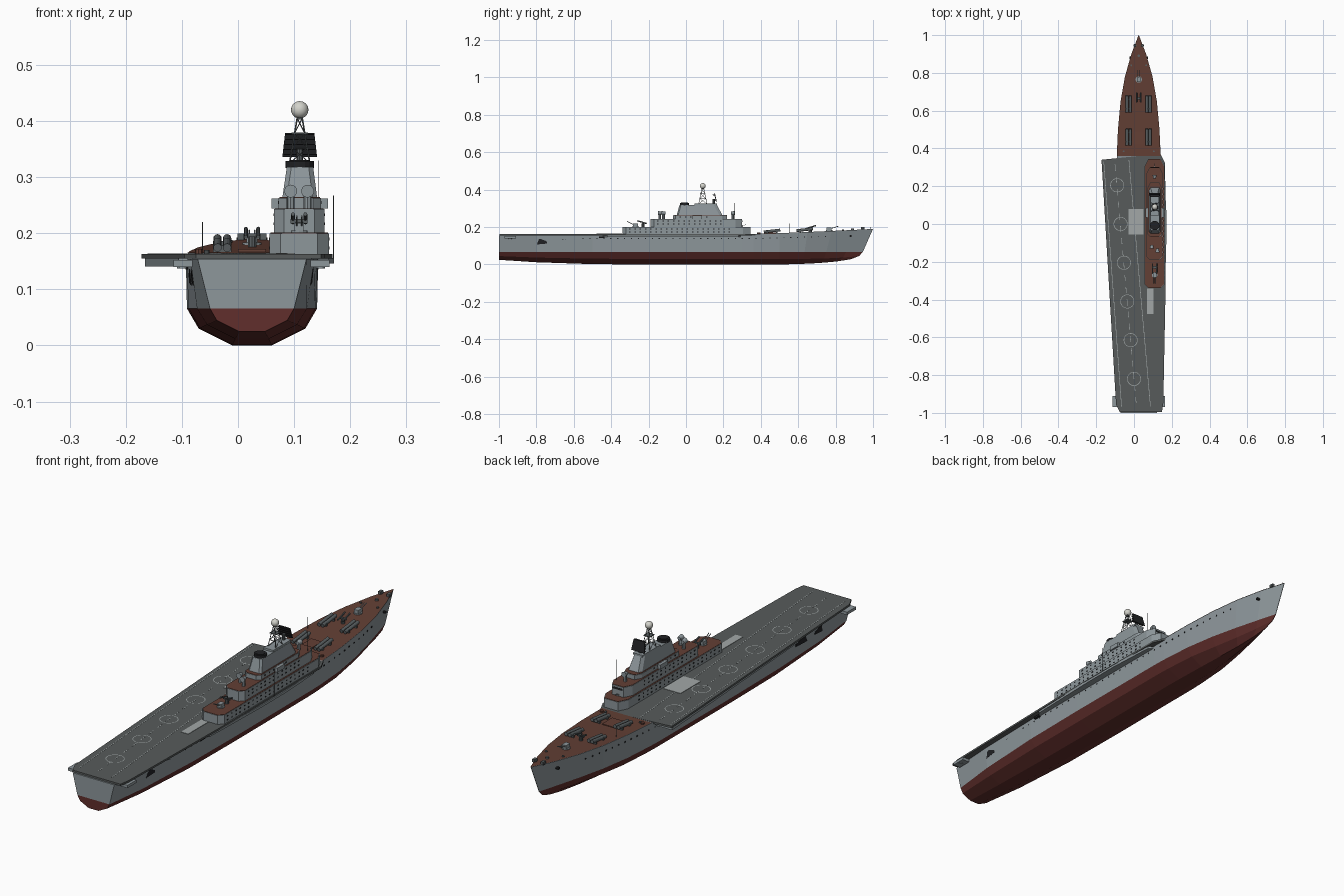
import bpy, bmesh, math
from mathutils import Vector, Matrix

if "Cube" in bpy.data.objects:
    bpy.data.objects.remove(bpy.data.objects["Cube"])

CX = 0.025  # hull centreline


def mat(name, r, g, b):
    m = bpy.data.materials.new(name)
    m.diffuse_color = (r, g, b, 1)
    m.use_nodes = True
    m.node_tree.nodes["Principled BSDF"].inputs["Base Color"].default_value = m.diffuse_color
    return m


GREY = mat("hull_grey", .27, .31, .33)
DARK = mat("dark_grey", .10, .115, .12)
DECK = mat("flight_deck", .095, .105, .105)
BROWN = mat("brown_deck", .125, .05, .035)
RED = mat("bottom_red", .12, .028, .025)
BLACK = mat("black", .015, .016, .018)
PALE = mat("pale_grey", .36, .39, .39)
WHITE = mat("white", .65, .65, .6)


def finish(name, bm, m, smooth=False):
    bmesh.ops.recalc_face_normals(bm, faces=bm.faces)
    me = bpy.data.meshes.new(name)
    bm.to_mesh(me)
    bm.free()
    me.materials.append(m)
    for p in me.polygons:
        p.use_smooth = smooth
    ob = bpy.data.objects.new(name, me)
    bpy.context.collection.objects.link(ob)
    return ob


def box(bm, c, s, rot=None):
    M = Matrix.Translation(c) @ (rot or Matrix()) @ Matrix.Diagonal((*s, 1))
    bmesh.ops.create_cube(bm, size=1, matrix=M)


def rod(bm, a, b, r, n=8, r2=None):
    a, b = Vector(a), Vector(b)
    q = (b - a).to_track_quat('Z', 'Y').to_matrix().to_4x4()
    bmesh.ops.create_cone(bm, cap_ends=True, segments=n, radius1=r, radius2=r if r2 is None else r2,
                          depth=(b - a).length, matrix=Matrix.Translation((a + b) / 2) @ q)


def loft(bm, rings, cap=True, closed=True):
    vs = [[bm.verts.new(p) for p in r] for r in rings]
    n = len(rings[0])
    for a, b in zip(vs, vs[1:]):
        for i in range(n if closed else n - 1):
            bm.faces.new((a[i], a[(i + 1) % n], b[(i + 1) % n], b[i]))
    if cap:
        bm.faces.new(vs[0])
        bm.faces.new(vs[-1])


def prism(bm, pts, z0, z1):
    loft(bm, [[(x, y, z) for x, y in pts] for z in (z0, z1)])


def oct_plan(x0, x1, y0, y1, c):
    return [(x0 + c, y0), (x1 - c, y0), (x1, y0 + c), (x1, y1 - c * 2),
            (x1 - c, y1), (x0 + c, y1), (x0, y1 - c * 2), (x0, y0 + c)]


# Hull stations: y, half widths (deck, waterline, bilge, keel), bilge z, keel z
ST = [(-1, .097, .075, .063, .023, .045, .025), (-.8, .11, .098, .08, .03, .037, .012),
      (-.5, .117, .113, .093, .035, .031, .002), (-.2, .118, .116, .095, .035, .03, 0),
      (.3, .117, .115, .094, .035, .03, 0), (.36, .116, .113, .092, .034, .03, 0),
      (.5, .110, .103, .082, .030, .03, 0), (.65, .096, .082, .06, .022, .03, .003),
      (.78, .073, .055, .038, .013, .032, .008), (.9, .039, .026, .017, .006, .037, .016),
      (1, .001, .001, .001, .001, .045, .028)]


def deck_z(y):
    return .154 if y < .33 else .163 + .027 * (max(y - .35, 0) / .65) ** 1.2


def half(y, z=.155):
    for a, b in zip(ST, ST[1:]):
        if a[0] <= y <= b[0]:
            t = (y - a[0]) / (b[0] - a[0])
            d, w = a[1] + t * (b[1] - a[1]), a[2] + t * (b[2] - a[2])
            return w + (d - w) * (z - .066) / .089


def rake(y, f):
    return y if y < .5 else .5 + (y - .5) * f


up, low, fore = [], [], []
for y, d, w, b, k, bz, kz in ST:
    dz = deck_z(y)
    D, W = (d, y, dz), (w, rake(y, .89), .066)
    B, K = (b, rake(y, .85), bz), (k, rake(y, .76), kz)
    ring = lambda P: [(CX + p[0], p[1], p[2]) for p in P] + [(CX - p[0], p[1], p[2]) for p in reversed(P)]
    up.append(ring([D, W]))
    low.append(ring([W, B, K]))
    if y > .33:
        fore.append([(CX - d, y, dz + .0012), (CX + d, y, dz + .0012)])
for name, rings, m in (("upper_hull", up, GREY), ("lower_hull", low, RED)):
    bm = bmesh.new()
    loft(bm, rings)
    finish(name, bm, m)
bm = bmesh.new()
loft(bm, fore, cap=False, closed=False)
finish("foredeck", bm, BROWN)

# Flight deck with overhanging galleries
bm = bmesh.new()
prism(bm, [(-.172, .34), (.14, .372), (.165, .32), (.168, -.3), (.155, -.95), (.148, -.996),
           (-.075, -.996), (-.095, -.955)], .155, .163)
finish("flight_deck", bm, DECK)
bm = bmesh.new()
prism(bm, [(-.166, .33), (-.08, .33), (-.08, -.6), (-.106, -.6)], .141, .155)
prism(bm, [(.13, .3), (.16, .28), (.171, .07), (.171, -.1), (.162, -.42), (.13, -.46)], .146, .156)
for x in (-.098, .146):
    box(bm, (x, -.94, .146), (.034, .06, .012))
finish("deck_galleries", bm, GREY)

# Deck markings: edge lines, dashed centreline, landing circles
bm = bmesh.new()


def stripe(x0, y0, x1, y1, dash=0, w=.003):
    n = dash or 1
    a, b = Vector((x0, y0, .1637)), Vector((x1, y1, .1637))
    rot = Matrix.Rotation(math.atan2(-(x1 - x0), y1 - y0), 4, 'Z')
    L = (b - a).length / n
    for i in range(n):
        box(bm, a.lerp(b, (i + .5) / n), (w, L * (.5 if dash else 1), .0006), rot)


stripe(-.160, .33, -.066, -.965)
stripe(-.027, .34, .087, -.965)
stripe(-.102, .33, .013, -.965, dash=20)
for i in range(6):
    c = (-.089 + .0178 * i, .205 - .205 * i)
    R = [[(c[0] + r * math.cos(t * math.pi / 16), c[1] + r * math.sin(t * math.pi / 16), .164)
          for r in (.034, .037)] for t in range(33)]
    loft(bm, R, cap=False, closed=False)
finish("deck_markings", bm, PALE)
bm = bmesh.new()
box(bm, (.01, .012, .1636), (.08, .135, .002))
box(bm, (.085, -.41, .1636), (.034, .135, .002))
finish("aircraft_lifts", bm, PALE)

# Island tiers (x0, x1, y0, y1, chamfer, z0, z1) with brown roofs and windows
TIERS = [(.056, .162, -.34, .345, .02, .16, .2), (.064, .154, -.19, .30, .018, .2, .243),
         (.072, .148, -.07, .22, .014, .243, .263)]
wall, roof, win = bmesh.new(), bmesh.new(), bmesh.new()
for x0, x1, y0, y1, c, z0, z1 in TIERS:
    prism(wall, oct_plan(x0, x1, y0, y1, c), z0, z1)
    prism(roof, oct_plan(x0 + .002, x1 - .002, y0 + .002, y1 - .002, c), z1, z1 + .0015)
    n = int((y1 - y0 - .1) / .028)
    for i in range(n):
        y = y0 + .04 + i * .028
        for x in (x0, x1):
            for z in ((z1 - .01, z1 - .026) if z1 < .25 else (z1 - .008,)):
                box(win, (x, y, z), (.002, .008, .005))
for x in (.07, .15):
    box(wall, (x, .06, .253), (.02, .05, .018))
box(wall, (.075, -.14, .18), (.03, .05, .036))
box(win, (.109, .3, .232), (.045, .002, .008))
finish("island_tiers", wall, GREY)
finish("island_roofs", roof, BROWN)

# Tower with tapered sides, funnel cap, roof
bm = bmesh.new()
loft(bm, [[(x, y, .263) for x, y in oct_plan(.079, .141, -.05, .195, .008)],
          [(x, y, .318) for x, y in oct_plan(.087, .134, -.035, .165, .008)]])
box(bm, (.11, .105, .322), (.046, .12, .008))
finish("tower", bm, GREY)
bm = bmesh.new()
rod(bm, (.11, -.008, .316), (.11, -.008, .329), .025, 16)
rod(bm, (.11, -.008, .329), (.11, -.008, .331), .018, 16)
finish("funnel_cap", bm, BLACK)

# Lattice mast, radome and main radar panel
bm = bmesh.new()
M = lambda sx, sy, t: (.11 + sx * .018 * (1 - .75 * t), .09 + sy * .022 * (1 - .75 * t), .325 + .08 * t)
cor = [(1, 1), (-1, 1), (-1, -1), (1, -1)]
for i in range(4):
    a, b = cor[i], cor[(i + 1) % 4]
    rod(bm, M(*a, 0), M(*a, 1), .0014, 6)
    for j in range(3):
        rod(bm, M(*a, j / 3), M(*b, (j + 1) / 3), .0009, 5)
        rod(bm, M(*a, (j + 1) / 3), M(*b, (j + 1) / 3), .0009, 5)
box(bm, (.11, .09, .378), (.03, .03, .003))
box(bm, (.11, .09, .405), (.012, .012, .004))
rod(bm, (.11, .148, .325), (.11, .148, .35), .006)
finish("lattice_mast", bm, DARK)
bm = bmesh.new()
bmesh.ops.create_uvsphere(bm, u_segments=20, v_segments=12, radius=.0155, matrix=Matrix.Translation((.11, .09, .42)))
finish("radome", bm, WHITE, True)
bm = bmesh.new()
loft(bm, [[(.11 - w, y, z), (.11 + w, y, z), (.11 + w, y + .005, z), (.11 - w, y + .005, z)]
          for w, y, z in ((.031, .16, .336), (.026, .15, .379))])
for i in range(5):
    box(bm, (.11, .157 - i * .002, .34 + i * .009), (.058 - i * .002, .012, .0018))
finish("radar_panel", bm, BLACK)

# Directors on the island
bm = bmesh.new()
for x, y, s in ((.094, -.12, -1), (.124, -.14, -1), (.109, .25, 1)):
    rod(bm, (x, y, .243), (x, y, .268), .007)
    rod(bm, (x, y - s * .01, .275), (x, y + s * .01, .275), .007, 14, .0115)
finish("directors", bm, GREY)


# Guns and twin-arm launchers
def gun(bm, x, y, z, d, s=1, el=.3):
    rod(bm, (x, y, z), (x, y, z + .005 * s), .017 * s, 14)
    box(bm, (x, y, z + .012 * s), (.02 * s, .028 * s, .016 * s))
    for k in (-1, 1):
        p = Vector((x + k * .005 * s, y + d * .01 * s, z + .014 * s))
        rod(bm, p, p + Vector((0, d * .04 * s, .04 * s * el)), .0018 * s, 6)


bm = bmesh.new()
gun(bm, CX, .765, deck_z(.765), 1)
gun(bm, .109, -.27, .2, -1, .9, .5)
gun(bm, .109, .295, .2, 1, .5)
for x in (-.1, .147):
    gun(bm, x, -.94, .137, -1, .5)
finish("gun_mounts", bm, GREY)
bm = bmesh.new()
for x, y, z, d in ((CX, .665, deck_z(.665), 1), (.109, -.23, .2, -1)):
    rod(bm, (x, y, z), (x, y, z + .02), .008, 10)
    box(bm, (x, y, z + .021), (.03, .008, .008))
    for k in (-1, 1):
        rod(bm, (x + k * .011, y - d * .02, z + .019), (x + k * .011, y + d * .03, z + .034), .0035)
for x in (.005, .045):  # rocket launchers near the bow
    box(bm, (x, .945, .194), (.012, .018, .012))
    rod(bm, (x, .945, .186), (x, .945, .192), .008, 10)
rod(bm, (CX, .89, .182), (CX, .89, .192), .007, 12)
finish("deck_launchers", bm, DARK)

# Missile tube pairs on the foredeck
bm = bmesh.new()
for x in (-.028, .077):
    for y in (.635, .46):
        z = deck_z(y)
        for k in (-.0085, .0085):
            rod(bm, (x + k, y - .044, z + .008), (x + k, y + .044, z + .018), .0075, 12)
        for dy in (-.025, .025):
            box(bm, (x, y + dy, z + .006), (.033, .008, .014))
finish("missile_tubes", bm, DARK)
bm = bmesh.new()
box(bm, (CX, .455, deck_z(.455) + .003), (.05, .068, .005))
for x in (-.07, .12):
    rod(bm, (x, .39, .163), (x, .39, .172), .007)
finish("foredeck_hatch", bm, BROWN)

# Capstans, whip aerials, boats
bm = bmesh.new()
for y in (.385, .84):
    for k in (-.7, .7):
        x = CX + k * half(y)
        rod(bm, (x, y, deck_z(y)), (x, y, deck_z(y) + .006), .005, 10)
for x, y, z0, z1 in ((.143, .26, .243, .33), (-.063, .555, .165, .22), (.17, .0, .155, .267), (CX, .985, .185, .2)):
    rod(bm, (x, y, z0), (x, y, z1), .0009, 6)
finish("aerials_and_capstans", bm, DARK)

# Hull side openings, portholes and anchors, mirrored
for s in (-1, 1):
    for y, l in ((-.77, .055), (-.65, .08)):
        a, b = y - l / 2, y + l / 2
        P = [(a, .107), (b, .112), (b, .123), (a + l * .4, .136), (a + l * .2, .136)]
        loft(win, [[(CX + s * (half(u, z) + o), u, z) for u, z in P] for o in (-.006, .001)])
    for i in range(36):
        y = -.55 + i * .037
        z = .138 if y < .36 else .138 + (y - .36) * .03
        box(win, (CX + s * half(y, z), y, z), (.002, .006, .005))
    rod(win, (CX + s * .02, .88, .152), (CX + s * (half(.88, .155) + .004), .88, .152), .006, 8)
    box(win, (CX + s * half(-.45, .146), -.45, .146), (.02, .03, .008))
finish("windows_and_openings", win, BLACK)
